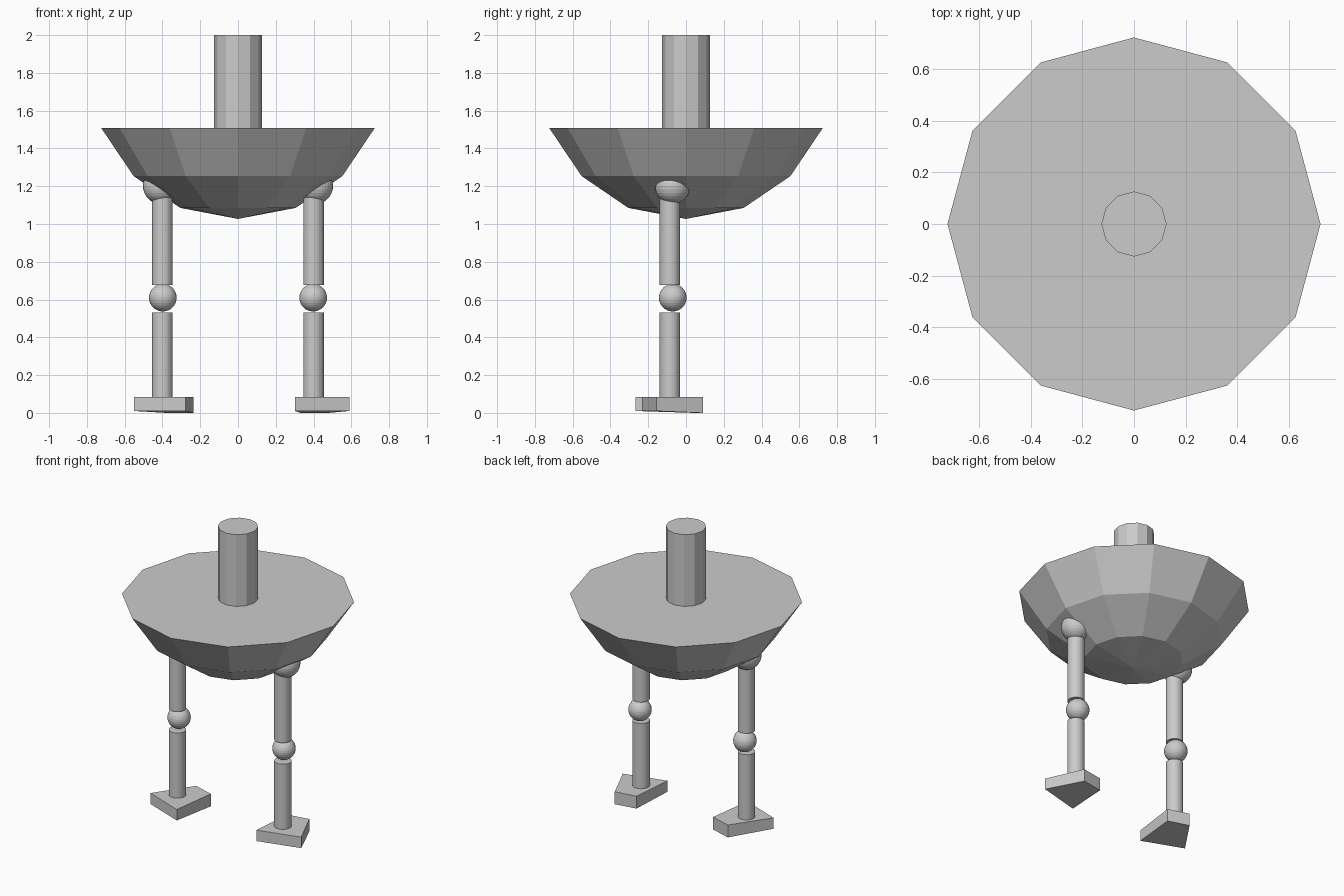
import bpy, bmesh, math
from mathutils import Matrix

if "Cube" in bpy.data.objects:
    bpy.data.objects.remove(bpy.data.objects["Cube"])

grey = bpy.data.materials.new("plain_grey")
grey.diffuse_color = (0.6, 0.6, 0.6, 1)
grey.use_nodes = True
grey.node_tree.nodes["Principled BSDF"].inputs["Base Color"].default_value = grey.diffuse_color


def finish(name, bm):
    bmesh.ops.recalc_face_normals(bm, faces=bm.faces[:])
    mesh = bpy.data.meshes.new(name)
    bm.to_mesh(mesh)
    bm.free()
    mesh.materials.append(grey)
    obj = bpy.data.objects.new(name, mesh)
    bpy.context.collection.objects.link(obj)
    return obj


def ring(bm, r, z, n):
    return [bm.verts.new((r * math.cos(2 * math.pi * i / n),
                          r * math.sin(2 * math.pi * i / n), z)) for i in range(n)]


def lathe(name, profile, n, loc=(0, 0)):
    """Solid of revolution from (radius, z) pairs; zero radius makes a point."""
    bm = bmesh.new()
    rings = [ring(bm, r, z, n) if r else [bm.verts.new((0, 0, z))] for r, z in profile]
    for a, b in zip(rings, rings[1:]):
        for i in range(n):
            j = (i + 1) % n
            if len(a) == 1:
                bm.faces.new((a[0], b[j], b[i]))
            else:
                bm.faces.new((a[i], a[j], b[j], b[i]))
    for end in (rings[0], rings[-1]):
        if len(end) > 1:
            bm.faces.new(end)
    obj = finish(name, bm)
    obj.location = (loc[0], loc[1], 0)
    return obj


def ball(name, r, loc):
    bm = bmesh.new()
    bmesh.ops.create_uvsphere(bm, u_segments=32, v_segments=16, radius=r,
                              matrix=Matrix.Translation(loc))
    return finish(name, bm)


def foot(name, corners):
    """Tapered slab; the two rear corners sit slightly lower."""
    bm = bmesh.new()
    low = [bm.verts.new((x, y, 0.01 if y < -0.1 else 0.0)) for x, y in corners]
    high = [bm.verts.new((x, y, 0.085)) for x, y in corners]
    bm.faces.new(low)
    bm.faces.new(high)
    for i in range(4):
        j = (i + 1) % 4
        bm.faces.new((low[i], low[j], high[j], high[i]))
    return finish(name, bm)


# Faceted bowl body with a flat lid, and the neck on top
lathe("bowl_body", [(0, 1.027), (0.305, 1.085), (0.553, 1.254), (0.724, 1.508)], 12)
lathe("neck", [(0.126, 1.45), (0.126, 2.0)], 12)

# Two legs: hip ball, thigh, knee ball, shin
for side, s in (("left", -1), ("right", 1)):
    ball(side + "_hip", 0.093, (s * 0.41, -0.071, 1.2))
    lathe(side + "_thigh", [(0.054, 0.678), (0.054, 1.17)], 32, (s * 0.4, -0.085))
    ball(side + "_knee", 0.073, (s * 0.398, -0.07, 0.61))
    lathe(side + "_shin", [(0.054, 0.04), (0.054, 0.532)], 32, (s * 0.4, -0.085))

# Feet, wide at the front and turned outward by different amounts
foot("left_foot", [(-0.55, -0.163), (-0.277, -0.268), (-0.236, 0.043), (-0.378, 0.087)])
foot("right_foot", [(0.302, -0.232), (0.59, -0.157), (0.478, 0.09), (0.33, 0.065)])
